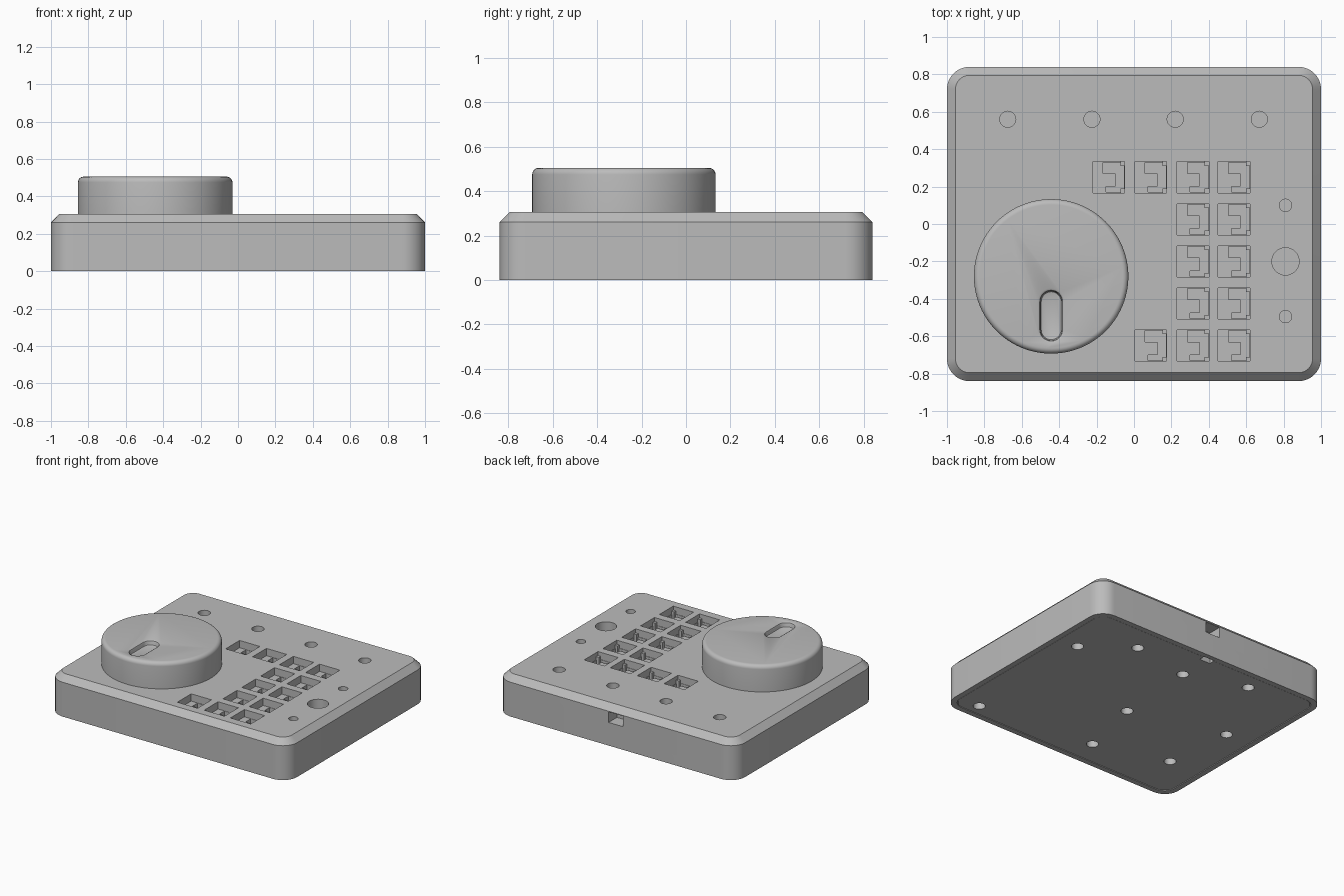
import bpy
import bmesh
from math import cos, sin, pi, radians

cube = bpy.data.objects.get("Cube")
if cube:
    bpy.data.objects.remove(cube, do_unlink=True)

grey = bpy.data.materials.new("plain grey")
grey.use_nodes = True
tone = (0.5, 0.5, 0.5, 1)
grey.diffuse_color = tone
grey.node_tree.nodes["Principled BSDF"].inputs["Base Color"].default_value = tone


def rounded(w, d, r, n=10, cx=0, cy=0):
    """Outline of a rounded rectangle with half sizes w and d."""
    pts = []
    for i, (sx, sy) in enumerate([(1, 1), (-1, 1), (-1, -1), (1, -1)]):
        for k in range(n + 1):
            a = (i + k / n) * pi / 2
            pts.append((cx + sx * (w - r) + r * cos(a), cy + sy * (d - r) + r * sin(a)))
    return pts


def circle(cx, cy, r, n=32):
    return [(cx + r * cos(2 * pi * k / n), cy + r * sin(2 * pi * k / n)) for k in range(n)]


def box(cx, cy, w, d):
    return [(cx - w, cy - d), (cx + w, cy - d), (cx + w, cy + d), (cx - w, cy + d)]


def loft(bm, layers):
    """Closed solid through matching outlines at rising heights."""
    rings = [[bm.verts.new((x, y, z)) for x, y in pts] for pts, z in layers]
    bm.faces.new(rings[0][::-1])
    bm.faces.new(rings[-1])
    n = len(rings[0])
    for low, high in zip(rings, rings[1:]):
        for i in range(n):
            j = (i + 1) % n
            bm.faces.new((low[i], low[j], high[j], high[i]))


def make(name, solids, cutter=False):
    bm = bmesh.new()
    for layers in solids:
        loft(bm, layers)
    bmesh.ops.recalc_face_normals(bm, faces=bm.faces)
    mesh = bpy.data.meshes.new(name)
    bm.to_mesh(mesh)
    bm.free()
    mesh.materials.append(grey)
    ob = bpy.data.objects.new(name, mesh)
    bpy.context.collection.objects.link(ob)
    ob.hide_render = cutter
    return ob


def finish(ob, cutters=()):
    """Apply the cuts, then smooth the curved walls."""
    bpy.ops.object.select_all(action="DESELECT")
    bpy.context.view_layer.objects.active = ob
    ob.select_set(True)
    for c in cutters:
        m = ob.modifiers.new("cut", "BOOLEAN")
        m.operation, m.solver, m.object = "DIFFERENCE", "EXACT", c
        bpy.ops.object.modifier_apply(modifier=m.name)
    bpy.ops.object.shade_smooth_by_angle(angle=radians(32))


TOP = 0.305
FLOOR = 0.25

# Key pockets: full top row, two-wide column block, three-wide bottom row
cols = [-0.135, 0.09, 0.315, 0.535]
rows = [(0.25, 0), (0.025, 2), (-0.2, 2), (-0.425, 2), (-0.65, 1)]
keys = [(x, y) for y, first in rows for x in cols[first:]]
pockets = [[(box(x, y, 0.085, 0.083), FLOOR), (box(x, y, 0.085, 0.083), 0.4)] for x, y in keys]

# Stepped socket recess in each pocket floor
step = [(-0.03, 0.08), (-0.03, 0.02), (0.035, 0.02), (0.035, -0.05),
        (-0.015, -0.05), (-0.015, -0.08), (0.082, -0.08), (0.082, 0.08)]
sockets = []
for x, y in keys:
    outline = [(x + a, y + b) for a, b in step]
    sockets.append([(outline, 0.205), (outline, 0.27)])

# Round holes in the top
lamps = [(x, 0.56, 0.043) for x in (-0.675, -0.225, 0.22, 0.67)]
side_holes = [(0.81, 0.1, 0.033), (0.81, -0.2, 0.073), (0.81, -0.495, 0.033)]
holes = [[(circle(*h), 0.23), (circle(*h), 0.4)] for h in lamps + side_holes]

# Port in the back wall
port = [[(box(0, 0.82, 0.06, 0.08), 0.175), (box(0, 0.82, 0.06, 0.08), 0.255)]]

# Screw holes in the underside, and a slot at the back rim
screws = [(0.8, 0.35), (0.47, 0.6), (0, 0.52), (-0.46, 0.67), (0.79, -0.71),
          (-0.03, -0.11), (-0.14, -0.61), (-0.76, 0.08), (-0.7, -0.45)]
under = [[(circle(x, y, 0.042), -0.1), (circle(x, y, 0.042), 0.06)] for x, y in screws]
under.append([(box(0, 0.78, 0.045, 0.025), -0.1), (box(0, 0.78, 0.045, 0.025), 0.06)])

recess = [[(rounded(0.96, 0.8, 0.09), -0.1), (rounded(0.96, 0.8, 0.09), 0.02)]]

pocket_cut = make("pocket_cutter", pockets + holes + port, True)
socket_cut = make("socket_cutter", sockets, True)
recess_cut = make("recess_cutter", recess, True)
under_cut = make("screw_cutter", under, True)

# Chamfered case
case = make("case", [[(rounded(1, 0.84, 0.12), 0), (rounded(1, 0.84, 0.12), 0.26),
                      (rounded(0.955, 0.795, 0.075), TOP)]])
finish(case, [pocket_cut, socket_cut, recess_cut, under_cut])

# Base plate set in the underside
base = make("base_plate", [[(rounded(0.956, 0.796, 0.086), 0.002), (rounded(0.956, 0.796, 0.086), 0.022)]])
finish(base, [under_cut])

# Small tabs in the right corners of each pocket
tabs = []
for x, y in keys:
    for s in (-1, 1):
        t = box(x + 0.074, y + s * 0.072, 0.011, 0.011)
        tabs.append([(t, 0.2), (t, 0.275)])
make("pocket_tabs", tabs)

# Dial with a rounded rim
kx, ky, kr, kz, fillet = -0.443, -0.28, 0.413, 0.505, 0.03
layers = [(circle(kx, ky, kr, 96), TOP - 0.002)]
for i in range(7):
    a = i / 6 * pi / 2
    layers.append((circle(kx, ky, kr - fillet + fillet * cos(a), 96), kz - fillet + fillet * sin(a)))
dial = make("dial", [layers])

# Finger groove with soft rim and floor
groove = []
for r, z in [(0.046, -0.036), (0.053, -0.033), (0.056, -0.026), (0.057, -0.014),
             (0.061, -0.006), (0.072, 0), (0.076, 0.02)]:
    groove.append((rounded(r, r + 0.075, r * 0.999, 12, kx, -0.49), kz + z))
groove_cut = make("groove_cutter", [groove], True)
finish(dial, [groove_cut])

# Cutters are no longer needed
for c in (pocket_cut, socket_cut, recess_cut, under_cut, groove_cut):
    bpy.data.objects.remove(c, do_unlink=True)
